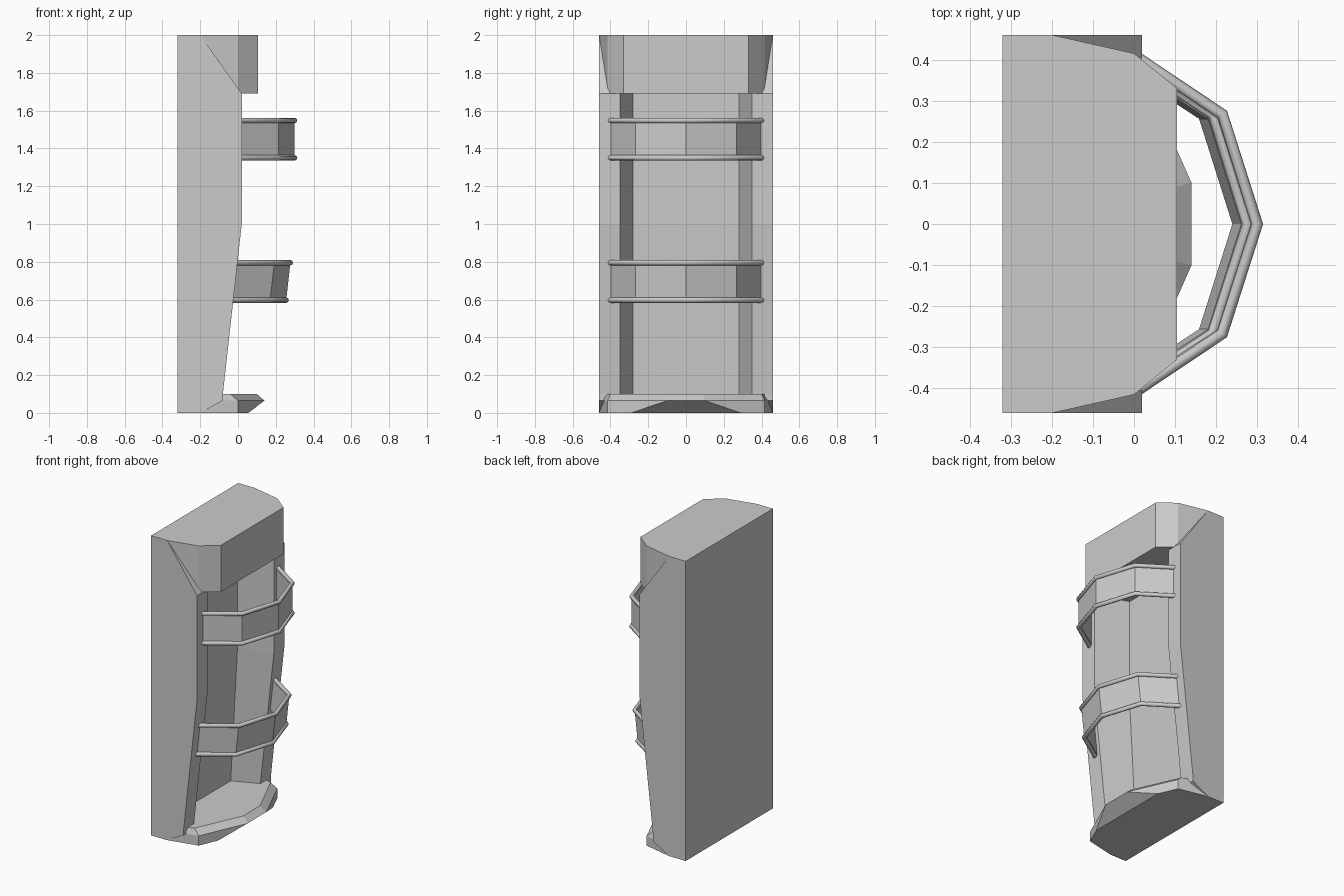
import bpy, bmesh

if "Cube" in bpy.data.objects:
    bpy.data.objects.remove(bpy.data.objects["Cube"])


def loft(name, rings):
    """Solid through matching closed rings of points, capped at both ends."""
    bm = bmesh.new()
    loops = [[bm.verts.new(p) for p in ring] for ring in rings]
    n = len(rings[0])
    for a, b in zip(loops, loops[1:]):
        for i in range(n):
            j = (i + 1) % n
            bm.faces.new((a[i], a[j], b[j], b[i]))
    bm.faces.new(loops[0][::-1])
    bm.faces.new(loops[-1])
    bmesh.ops.recalc_face_normals(bm, faces=bm.faces)
    me = bpy.data.meshes.new(name)
    bm.to_mesh(me)
    bm.free()
    ob = bpy.data.objects.new(name, me)
    bpy.context.collection.objects.link(ob)
    return ob


def mirrored(half, z):
    """Full plan outline from its +y half."""
    return [(x, y, z) for x, y in half] + [(x, -y, z) for x, y in reversed(half)]


# Main housing with a recessed front, leaning back below mid height
def housing_ring(z, front, back):
    return mirrored([(-.32, .46), (front, .46), (front, .35), (back, .28)], z)


loft("housing", [housing_ring(.1, -.08, -.25),
                 housing_ring(1.0, .02, -.20),
                 housing_ring(1.69, .02, -.20)])

# Overhanging top cap with chamfered corners
cap = [(-.32, .46), (-.2, .46), (0, .415), (.105, .33)]
loft("top_cap", [mirrored(cap, 1.69), mirrored(cap, 2.0)])

# Bottom step with a bevelled, undercut nose
loft("base_step", [
    mirrored([(-.32, .46), (-.2, .46), (0, .415), (.055, .29)], 0),
    mirrored([(-.32, .46), (-.2, .46), (0, .415), (.14, .1)], .065),
    mirrored([(-.32, .46), (-.2, .46), (-.04, .40), (.1, .09)], .1)])

# Side cheeks running up onto the cap and down onto the step
cheeks = {"upper_cheek": [(-.2, 1.69), (.02, 1.69), (-.2, 2.0)],
          "lower_cheek": [(-.2, 0), (-.08, .065), (-.08, .1), (-.2, .1)]}
for side in (-1, 1):
    for name, prof in cheeks.items():
        loft(name, [[(x, side * y, z) for x, z in prof] for y in (.405, .46)])

# Restraint bands: a thin faceted sheet with a round rail on each edge
path = [(.0, .41), (.215, .267), (.30, 0), (.215, -.267), (.0, -.41)]
inner = [(-.01, .395), (.203, .256), (.284, 0), (.203, -.256), (-.01, -.395)]


def lean(z):
    return min(0, (z - 1) * .111)


def band(z0, z1):
    loft("band_sheet", [[(x + lean(z), y, z) for x, y in path + inner[::-1]]
                        for z in (z0, z1)])
    for z in (z0, z1):
        cu = bpy.data.curves.new("band_rail", 'CURVE')
        cu.dimensions = '3D'
        cu.bevel_depth = .014
        cu.bevel_resolution = 2
        cu.use_fill_caps = True
        sp = cu.splines.new('POLY')
        sp.points.add(len(path) - 1)
        for pt, (x, y) in zip(sp.points, path):
            pt.co = (x + lean(z), y, z, 1)
        bpy.context.collection.objects.link(bpy.data.objects.new("band_rail", cu))


band(.597, .795)
band(1.35, 1.548)
